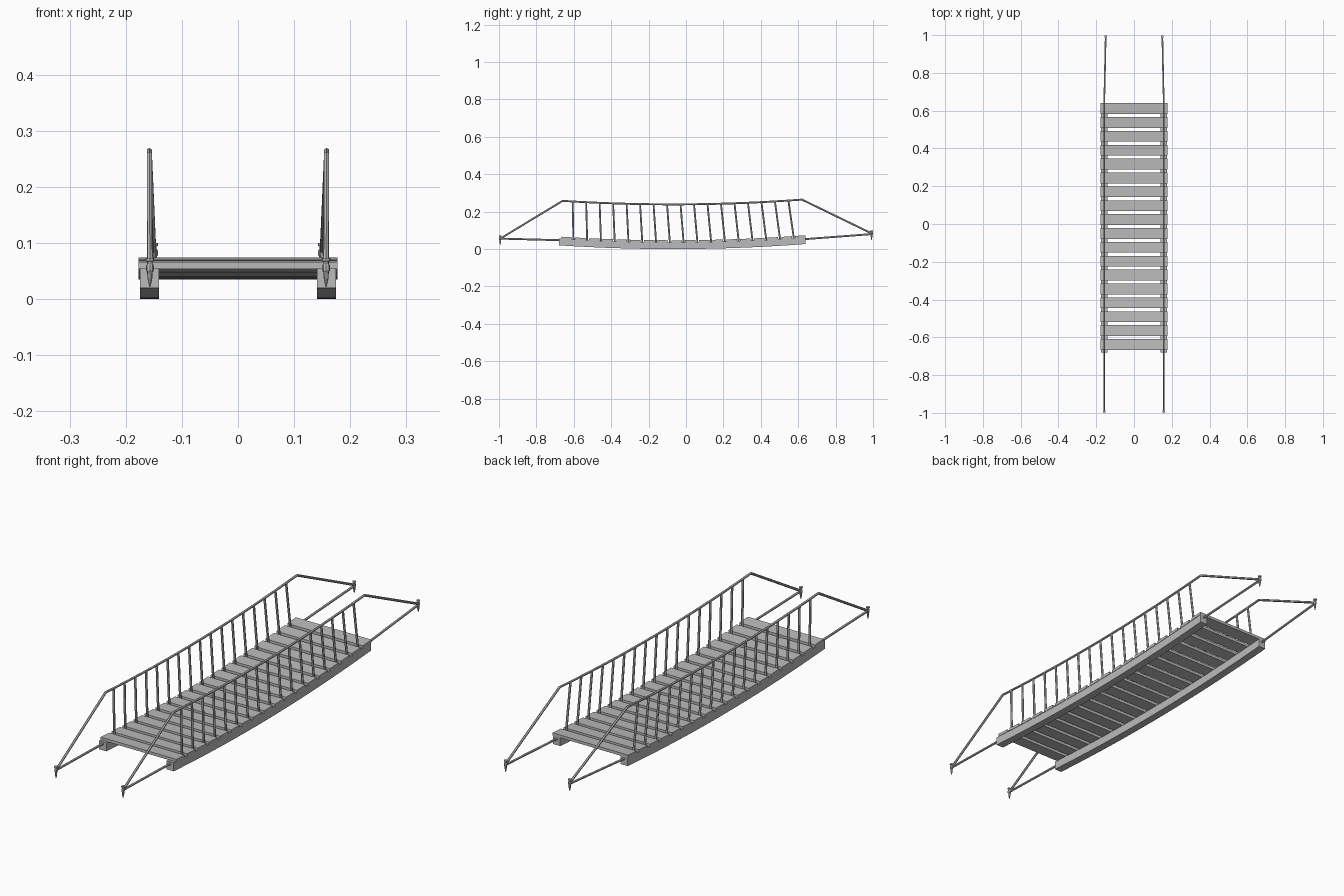
import bpy, bmesh, math
from mathutils import Vector

if "Cube" in bpy.data.objects:
    bpy.data.objects.remove(bpy.data.objects["Cube"])

grey = bpy.data.materials.new("weathered grey")
grey.diffuse_color = (0.5, 0.5, 0.5, 1)
grey.use_nodes = True
grey.node_tree.nodes["Principled BSDF"].inputs["Base Color"].default_value = grey.diffuse_color


def sag(y):
    """Height of the hanging curve at y."""
    return 0.0536 * (y + 0.069) ** 2


def finish(name, bm):
    bmesh.ops.recalc_face_normals(bm, faces=bm.faces)
    me = bpy.data.meshes.new(name)
    bm.to_mesh(me)
    bm.free()
    me.materials.append(grey)
    ob = bpy.data.objects.new(name, me)
    bpy.context.collection.objects.link(ob)
    return ob


def loft(bm, rings):
    vs = [[bm.verts.new(p) for p in r] for r in rings]
    n = len(vs[0])
    for a, b in zip(vs, vs[1:]):
        for i in range(n):
            j = (i + 1) % n
            bm.faces.new((a[i], a[j], b[j], b[i]))
    bm.faces.new(vs[0])
    bm.faces.new(vs[-1])


def tube(bm, pts, r, n=6):
    """Mitred tube along a path lying roughly in the yz plane."""
    pts = [Vector(p) for p in pts]
    rings = []
    for i, p in enumerate(pts):
        a = (p - pts[i - 1]).normalized() if i else None
        b = (pts[i + 1] - p).normalized() if i < len(pts) - 1 else None
        t = ((a or b) + (b or a)).normalized()
        k = 1 / max(0.5, t.dot(a or b))
        v = t.cross(Vector((1, 0, 0))).normalized()
        u = v.cross(t)
        rings.append([p + u * r * math.cos(w) + v * r * k * math.sin(w)
                      for w in (math.tau * (j + 0.5) / n for j in range(n))])
    loft(bm, rings)


def lathe(bm, x, y, z0, profile, n=8):
    loft(bm, [[(x + r * math.cos(math.tau * j / n), y + r * math.sin(math.tau * j / n), z0 + z)
               for j in range(n)] for r, z in profile])


# Curved side beams
for s, side in ((-1, "left"), (1, "right")):
    bm = bmesh.new()
    rings = []
    for i in range(19):
        y = -0.68 + 1.32 * i / 18
        z = sag(y)
        rings.append([(s * 0.141, y, z), (s * 0.175, y, z),
                      (s * 0.175, y, z + 0.036), (s * 0.141, y, z + 0.036)])
    loft(bm, rings)
    finish(side + "_beam", bm)

# Deck planks, tilted to follow the beams
for k in range(18):
    y = -0.638 + 0.0735 * k
    h = 0.0285
    bm = bmesh.new()
    rings = []
    for x in (-0.177, 0.177):
        rings.append([(x, y - h, sag(y - h) + 0.035), (x, y + h, sag(y + h) + 0.035),
                      (x, y + h, sag(y + h) + 0.047), (x, y - h, sag(y - h) + 0.047)])
    loft(bm, rings)
    finish("plank_%02d" % (k + 1), bm)

# Ropes, posts and pegs on each side
front_peg, back_peg = (0.157, -0.993, 0.022), (0.150, 0.992, 0.049)
peg_profile = [(0.001, 0), (0.0045, 0.016), (0.005, 0.045), (0.0075, 0.046), (0.0075, 0.051)]
for s, side in ((-1, "left"), (1, "right")):
    # handrail rope, anchored down to the pegs
    bm = bmesh.new()
    pts = [(s * 0.157, -0.993, 0.056)]
    for i in range(17):
        y = -0.66 + 1.28 * i / 16
        pts.append((s * 0.158, y, 0.239 + sag(y)))
    pts.append((s * 0.150, 0.992, 0.084))
    tube(bm, pts, 0.005)
    finish(side + "_handrail_rope", bm)

    # lower anchor ropes
    bm = bmesh.new()
    tube(bm, [(s * 0.157, -0.993, 0.056), (s * 0.158, -0.66, 0.047)], 0.005)
    tube(bm, [(s * 0.158, 0.62, 0.052), (s * 0.150, 0.992, 0.080)], 0.005)
    finish(side + "_anchor_ropes", bm)

    # leaning posts between the planks
    bm = bmesh.new()
    for i in range(17):
        yb, yt = -0.602 + 0.0737 * i, -0.606 + 0.0721 * i
        tube(bm, [(s * 0.158, yb, sag(yb) + 0.03), (s * 0.158, yt, sag(yt) + 0.238)], 0.0048)
    finish(side + "_posts", bm)

    # pegs with heads and rope loops
    bm = bmesh.new()
    for x, y, z in (front_peg, back_peg):
        lathe(bm, s * x, y, z, peg_profile)
        lathe(bm, s * x, y, z, [(0.005, 0.026), (0.007, 0.029), (0.007, 0.038), (0.005, 0.041)])
    finish(side + "_pegs", bm)
